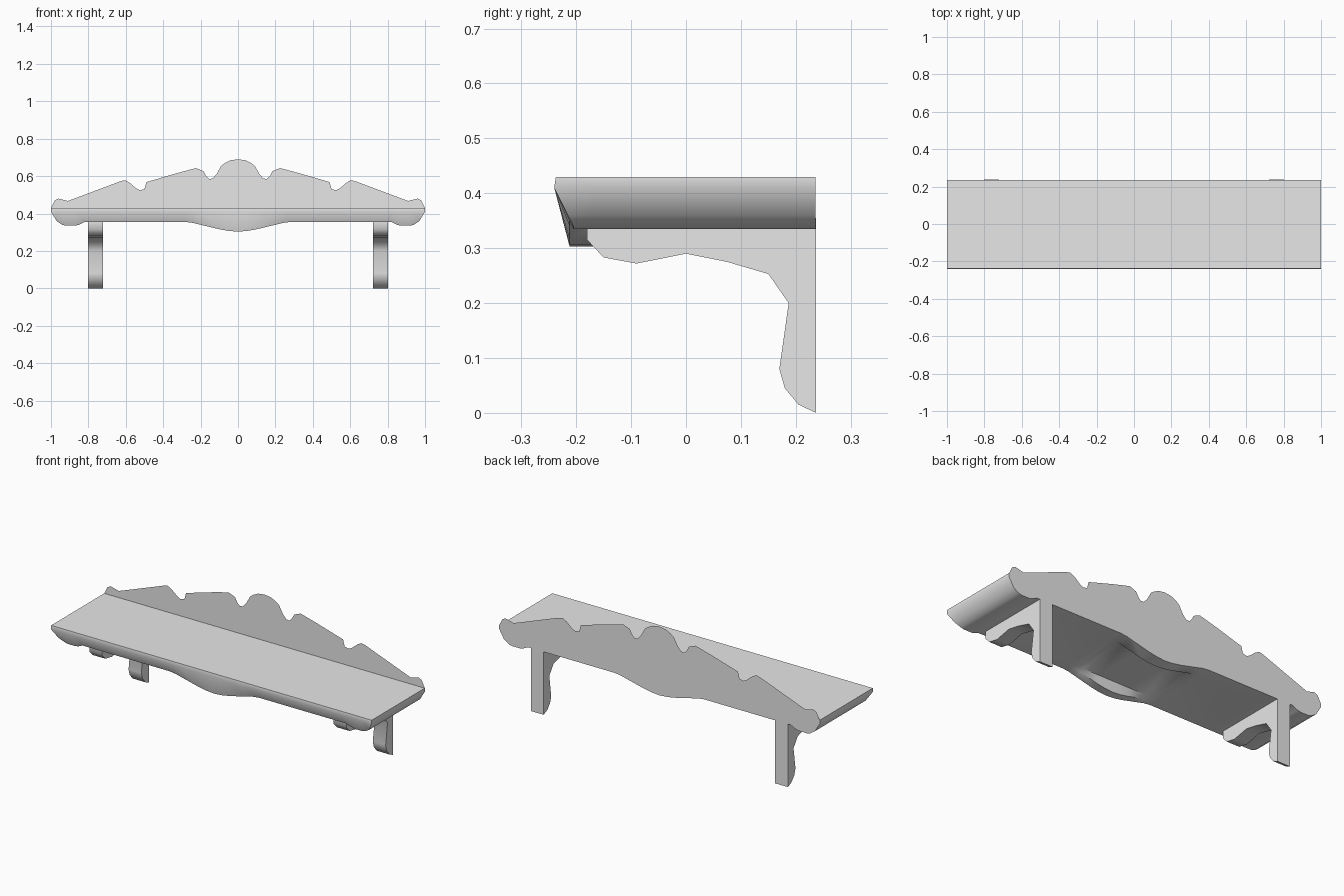
import bpy
import bmesh
import math

default_cube = bpy.data.objects.get("Cube")
if default_cube:
    bpy.data.objects.remove(default_cube, do_unlink=True)

# Single plain grey finish
grey = bpy.data.materials.new("plain grey")
grey.use_nodes = True
grey.diffuse_color = (0.8, 0.8, 0.8, 1)
for node in grey.node_tree.nodes:
    if node.type == "BSDF_PRINCIPLED":
        node.inputs["Base Color"].default_value = grey.diffuse_color

TOP = 0.43       # upper surface of the shelf
UNDER = 0.355    # flat underside of the shelf
NOSE = 0.41      # height where the rounded front edge begins
BACK = 0.237     # wall side


def finish(name, bm, angle):
    """Turn a bmesh into a named, shaded object."""
    mesh = bpy.data.meshes.new(name)
    bm.to_mesh(mesh)
    bm.free()
    mesh.materials.append(grey)
    part = bpy.data.objects.new(name, mesh)
    bpy.context.collection.objects.link(part)
    bpy.ops.object.select_all(action="DESELECT")
    part.select_set(True)
    bpy.context.view_layer.objects.active = part
    bpy.ops.object.shade_smooth_by_angle(angle=math.radians(angle))
    return part


def loft(name, rings, angle):
    """Join closed rings of points in order and cap both ends."""
    bm = bmesh.new()
    loops = [[bm.verts.new(point) for point in ring] for ring in rings]
    for first, second in zip(loops, loops[1:]):
        for i in range(len(first)):
            j = (i + 1) % len(first)
            bm.faces.new((first[i], first[j], second[j], second[i]))
    bm.faces.new(loops[0])
    bm.faces.new(loops[-1])
    bmesh.ops.remove_doubles(bm, verts=bm.verts, dist=0.0001)
    bmesh.ops.recalc_face_normals(bm, faces=bm.faces)
    return finish(name, bm, angle)


# Right half of the scrolled crest, centre to tip, as (x, z)
crest = [(0, .69), (.04, .685), (.07, .67), (.09, .655), (.115, .61), (.135, .587),
         (.155, .585), (.17, .6), (.185, .627), (.225, .643), (.33, .615), (.49, .568),
         (.5, .53), (.525, .525), (.545, .535), (.58, .565), (.605, .578), (.63, .572),
         (.91, .467), (.96, .48), (.98, .47), (1, .43)]

# Right half of the lower edge, tip to centre, with curled end and centre drop
lower = [(1, NOSE), (.97, .36), (.94, .34), (.92, .335), (.87, .335), (.85, .34),
         (.82, UNDER), (.28, UNDER), (.24, .35), (.2, .34), (.1, .316), (.05, .307), (0, .303)]


def mirrored(points):
    return [(-x, z) for x, z in reversed(points) if x > 0]


# Back panel: one flat sheet with the full silhouette
bm = bmesh.new()
outline = crest + lower + mirrored(crest + lower)
panel_face = bm.faces.new([bm.verts.new((x, BACK, z)) for x, z in outline])
panel_face.normal_update()
if panel_face.normal.y < 0:
    panel_face.normal_flip()
finish("back_panel", bm, 30)


def shelf_section(x, low):
    """Depth section: flat top, sloped nose, and a lip at front and back."""
    inner = abs(x) < 0.5
    under = max(low, UNDER) if inner else low
    slope = min(0.028 if inner else 0.035, (NOSE - low) / 2)
    back = BACK - 0.001
    profile = [(back, TOP), (-BACK, TOP), (-0.24, NOSE), (-0.24 + slope, low),
               (-0.165, low), (-0.15, under), (0.15, under), (0.165, low), (back, low)]
    return [(x, y, z) for y, z in profile]


# Shelf board lofted along its length
half = lower[:-1]
columns = [(-x, z) for x, z in half] + lower[::-1]
loft("shelf_board", [shelf_section(x, z) for x, z in columns], 40)

# Pair of scrolled brackets, profile as (y, z)
bracket = [(BACK, 0), (.205, .015), (.18, .045), (.17, .08), (.187, .2), (.15, .253),
           (.075, .275), (0, .29), (-.09, .272), (-.15, .283), (-.18, .315),
           (-.18, UNDER), (BACK, UNDER)]
for name, centre in (("left_bracket", 0.762), ("right_bracket", -0.762)):
    sides = (centre - 0.04, centre + 0.04)
    loft(name, [[(x, y, z) for y, z in bracket] for x in sides], 50)
